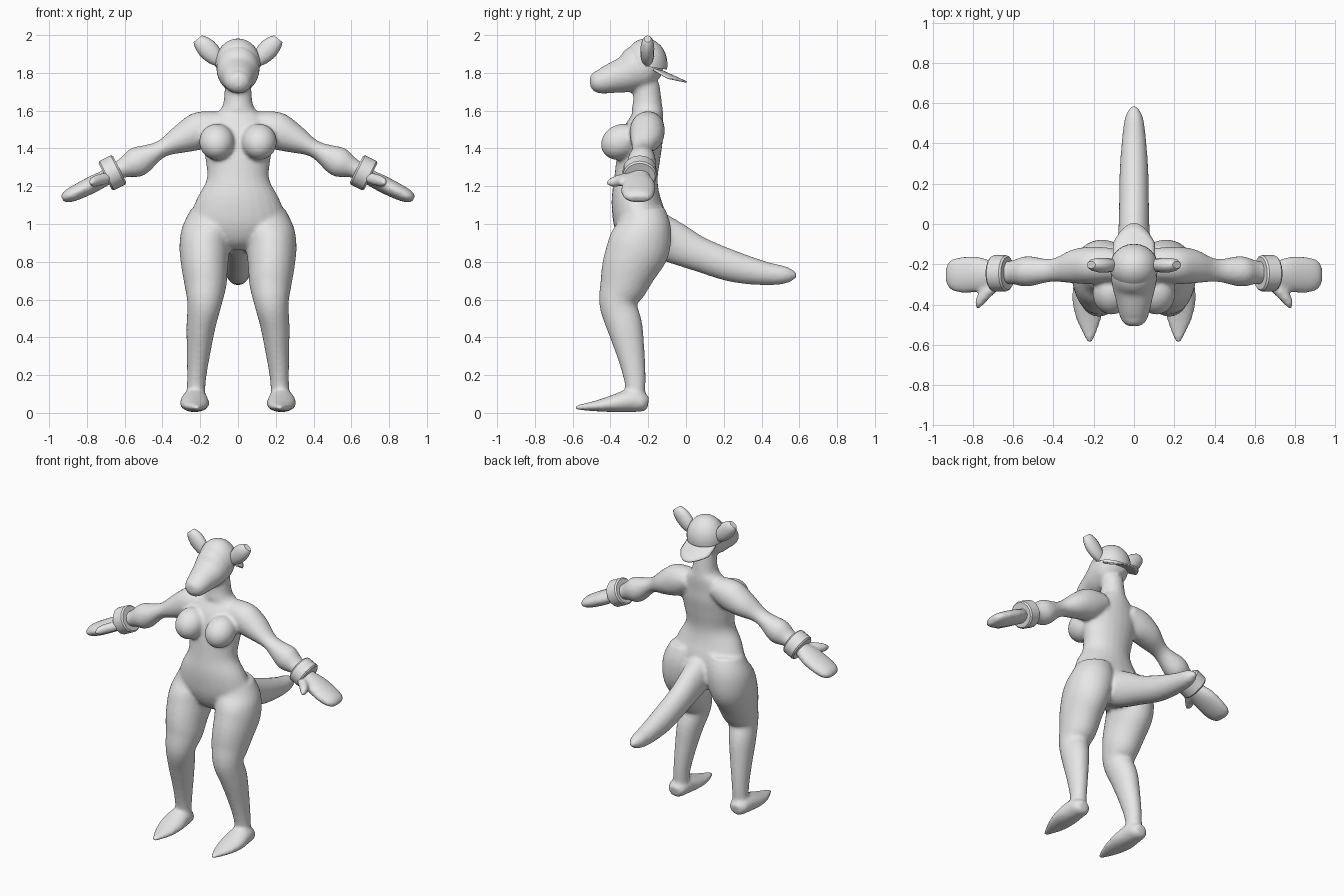
import bpy
import bmesh
from math import sin, cos, pi
from mathutils import Vector, Matrix

default_cube = bpy.data.objects.get("Cube")
if default_cube:
    bpy.data.objects.remove(default_cube)

X_AXIS, Y_AXIS = Vector((1, 0, 0)), Vector((0, 1, 0))

grey = bpy.data.materials.new("light grey")
grey.use_nodes = True
grey.diffuse_color = (0.8, 0.8, 0.8, 1)
grey.node_tree.nodes["Principled BSDF"].inputs["Base Color"].default_value = grey.diffuse_color


def interpolate(rings, steps):
    """Catmull-Rom refinement of a list of ring tuples."""
    rings = [Vector(ring) for ring in rings]
    refined = []
    for i in range(len(rings) - 1):
        before, start = rings[max(i - 1, 0)], rings[i]
        end, after = rings[i + 1], rings[min(i + 2, len(rings) - 1)]
        for step in range(steps):
            t = step / steps
            tangent_a, tangent_b = (end - before) / 2, (after - start) / 2
            refined.append(start + tangent_a * t
                           + (3 * (end - start) - 2 * tangent_a - tangent_b) * t ** 2
                           + (2 * (start - end) + tangent_a + tangent_b) * t ** 3)
    return refined + [rings[-1]]


def loft(bm, rings, axis, side=1, steps=4, segments=24):
    """Closed tube through rings of (x, y, z, radius along axis, other radius)."""
    rings = interpolate(rings, steps)
    centres = [Vector(ring[:3]) for ring in rings]
    loops = []
    for i, ring in enumerate(rings):
        tangent = centres[min(i + 1, len(centres) - 1)] - centres[max(i - 1, 0)]
        across = tangent.cross(axis).normalized()
        loop = []
        for k in range(segments):
            angle = 2 * pi * k / segments
            point = centres[i] + axis * ring[3] * cos(angle) + across * ring[4] * sin(angle)
            loop.append(bm.verts.new((point.x * side, point.y, point.z)))
        loops.append(loop)
    faces = [bm.faces.new(loops[0]), bm.faces.new(loops[-1])]
    for lower, upper in zip(loops, loops[1:]):
        for k in range(segments):
            n = (k + 1) % segments
            faces.append(bm.faces.new((lower[k], lower[n], upper[n], upper[k])))
    bmesh.ops.recalc_face_normals(bm, faces=faces)


def finish(bm, name, angle=0.8):
    mesh = bpy.data.meshes.new(name)
    bm.to_mesh(mesh)
    bm.free()
    mesh.materials.append(grey)
    obj = bpy.data.objects.new(name, mesh)
    bpy.context.collection.objects.link(obj)
    bpy.ops.object.select_all(action="DESELECT")
    obj.select_set(True)
    bpy.context.view_layer.objects.active = obj
    bpy.ops.object.shade_smooth_by_angle(angle=angle)
    return obj


# Cross-sections of each body part
torso = [(0, -.21, 1.74, .07, .07), (0, -.205, 1.66, .075, .075), (0, -.205, 1.61, .09, .082),
         (0, -.205, 1.56, .15, .085), (0, -.23, 1.47, .185, .11), (0, -.25, 1.36, .175, .115),
         (0, -.265, 1.24, .165, .115), (0, -.265, 1.13, .22, .13), (0, -.245, 1.02, .25, .14),
         (0, -.23, .93, .17, .12), (0, -.22, .87, .06, .07)]
head = [(0, -.12, 1.83, .05, .06), (0, -.17, 1.84, .1, .1), (0, -.24, 1.83, .115, .125),
        (0, -.31, 1.795, .108, .1), (0, -.38, 1.775, .09, .083), (0, -.45, 1.755, .074, .066),
        (0, -.49, 1.755, .055, .05), (0, -.508, 1.755, .025, .025)]
tail = [(0, -.2, .97, .1, .12), (0, -.06, .9, .08, .11), (0, .07, .84, .075, .092),
        (0, .25, .775, .072, .083), (0, .42, .738, .06, .063), (0, .53, .73, .045, .045),
        (0, .585, .73, .015, .015)]
leg = [(.13, -.23, 1.08, .12, .115), (.155, -.225, .98, .142, .148), (.175, -.25, .88, .135, .165),
       (.177, -.295, .78, .124, .15), (.172, -.33, .68, .112, .128), (.176, -.36, .58, .092, .1),
       (.195, -.325, .46, .078, .095), (.21, -.29, .3, .061, .073), (.22, -.27, .17, .05, .057),
       (.225, -.265, .05, .05, .045)]
foot = [(.23, -.2, .05, .035, .035), (.23, -.23, .055, .06, .05), (.23, -.29, .065, .07, .062),
        (.23, -.38, .05, .078, .047), (.225, -.48, .036, .06, .028), (.22, -.585, .028, .015, .012)]
arm = [(.1, -.2, 1.53, .08, .07), (.2, -.205, 1.495, .093, .1), (.3, -.21, 1.45, .085, .077),
       (.41, -.23, 1.395, .057, .046), (.53, -.235, 1.33, .076, .08), (.61, -.24, 1.295, .058, .052),
       (.7, -.245, 1.25, .055, .04)]
hand = [(.68, -.25, 1.255, .05, .04), (.76, -.25, 1.215, .085, .045), (.85, -.253, 1.17, .09, .042),
        (.905, -.253, 1.145, .077, .034), (.93, -.253, 1.133, .05, .018)]
thumb = [(.67, -.29, 1.25, .025, .025), (.73, -.34, 1.235, .03, .032),
         (.77, -.39, 1.222, .024, .026), (.782, -.418, 1.215, .01, .012)]

# Body: overlapping parts fused into one smooth skin
bm = bmesh.new()
for rings in (torso, head, tail):
    loft(bm, rings, X_AXIS)
for side in (1, -1):
    loft(bm, leg, X_AXIS, side)
    loft(bm, foot, X_AXIS, side)
    loft(bm, arm, Y_AXIS, side)
    loft(bm, hand, Y_AXIS, side)
    loft(bm, thumb, Vector((.7, -.7, 0)).cross(Vector((0, 0, 1))).normalized(), side)
    placement = (Matrix.Translation((side * .112, -.345, 1.435))
                 @ Matrix.Rotation(.5, 4, "X") @ Matrix.Diagonal((.094, .11, .092, 1)))
    bmesh.ops.create_uvsphere(bm, u_segments=24, v_segments=16, radius=1, matrix=placement)
body = finish(bm, "body", pi)
fuse = body.modifiers.new("fuse", "REMESH")
fuse.mode = "VOXEL"
fuse.voxel_size = 0.011
fuse.use_smooth_shade = True
relax = body.modifiers.new("relax", "SMOOTH")
relax.factor = 0.5
relax.iterations = 8

# Cap crown: upper part of a squashed sphere
bm = bmesh.new()
bmesh.ops.create_uvsphere(
    bm, u_segments=24, v_segments=16, radius=1,
    matrix=Matrix.Translation((0, -.213, 1.845)) @ Matrix.Diagonal((.121, .115, .137, 1)))
bmesh.ops.bisect_plane(bm, geom=bm.verts[:] + bm.edges[:] + bm.faces[:], clear_inner=True,
                       plane_co=(0, -.32, 1.85), plane_no=(0, .15, 1))
finish(bm, "cap_crown")

# Cap bill: arched plate sloping down behind the head
bm = bmesh.new()
columns, rows = 12, 4
grid = []
for j in range(rows + 1):
    v = j / rows
    row = []
    for i in range(columns + 1):
        u = 2 * i / columns - 1
        row.append(bm.verts.new((.105 * u, -.17 + v * (.175 - .1 * u * u),
                                 1.835 - v * (.08 - .035 * u * u) - .015 * u * u)))
    grid.append(row)
for low, high in zip(grid, grid[1:]):
    for i in range(columns):
        bm.faces.new((low[i], low[i + 1], high[i + 1], high[i]))
bill = finish(bm, "cap_bill")
thickness = bill.modifiers.new("thickness", "SOLIDIFY")
thickness.thickness = 0.008

# Ears and wrist cuffs on both sides
ear = [(.085, -.205, 1.845, .02, .02), (.12, -.205, 1.882, .034, .045), (.165, -.205, 1.93, .037, .053),
       (.2, -.203, 1.965, .03, .04), (.213, -.203, 1.98, .018, .028)]
cuff = [(.627, -.245, 1.29, .082, .078), (.635, -.245, 1.286, .09, .086),
        (.695, -.245, 1.256, .09, .086), (.703, -.245, 1.252, .082, .078)]
for side, label in ((1, "left"), (-1, "right")):
    bm = bmesh.new()
    loft(bm, ear, Y_AXIS, side, steps=2, segments=12)
    finish(bm, label + "_ear")
    bm = bmesh.new()
    loft(bm, cuff, Y_AXIS, side, steps=1, segments=16)
    finish(bm, label + "_cuff", 0.5)
